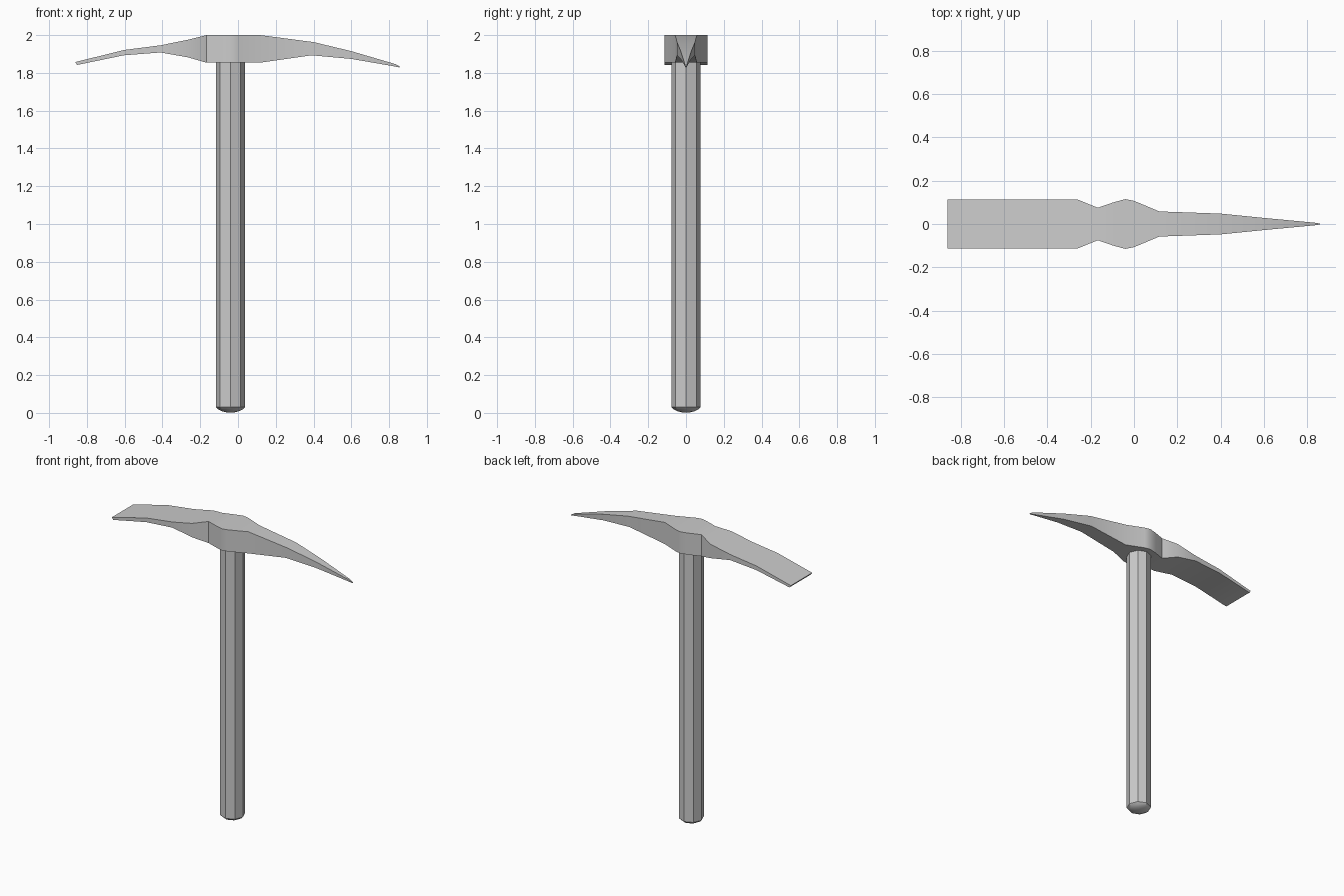
import bpy, bmesh
from math import radians, sin, cos, pi

if "Cube" in bpy.data.objects:
    bpy.data.objects.remove(bpy.data.objects["Cube"])


def loft(name, rings):
    """Skin a row of equal-length vertex rings and cap both ends."""
    bm = bmesh.new()
    loops = [[bm.verts.new(p) for p in ring] for ring in rings]
    n = len(loops[0])
    for a, b in zip(loops, loops[1:]):
        for i in range(n):
            j = (i + 1) % n
            bm.faces.new((a[i], a[j], b[j], b[i]))
    bm.faces.new(loops[0])
    bm.faces.new(loops[-1])
    bmesh.ops.recalc_face_normals(bm, faces=bm.faces)
    mesh = bpy.data.meshes.new(name)
    bm.to_mesh(mesh)
    bm.free()
    obj = bpy.data.objects.new(name, mesh)
    bpy.context.collection.objects.link(obj)
    bpy.ops.object.select_all(action='DESELECT')
    obj.select_set(True)
    bpy.context.view_layer.objects.active = obj
    bpy.ops.object.shade_smooth_by_angle(angle=radians(30))
    return obj


# Octagonal handle with a domed butt: (radius, z)
HANDLE = [(0.022, 0.003), (0.045, 0.009), (0.064, 0.018), (0.077, 0.031), (0.077, 1.87)]
loft("handle", [[(-0.04 + r * cos(k * pi / 4), r * sin(k * pi / 4), z)
                 for k in range(8)] for r, z in HANDLE])

# Head stations from flat blade to pick tip:
# (x top, x bottom, half width, z top, z bottom)
HEAD = [
    (-0.862, -0.852, 0.114, 1.857, 1.842),
    (-0.605, -0.605, 0.114, 1.921, 1.893),
    (-0.41, -0.41, 0.114, 1.946, 1.908),
    (-0.263, -0.263, 0.114, 1.976, 1.882),
    (-0.167, -0.167, 0.075, 2.0, 1.854),
    (-0.095, -0.095, 0.100, 2.0, 1.854),
    (-0.04, -0.04, 0.115, 2.0, 1.854),
    (0.0, 0.0, 0.107, 2.0, 1.854),
    (0.117, 0.117, 0.058, 2.0, 1.854),
    (0.40, 0.39, 0.048, 1.963, 1.893),
    (0.60, 0.60, 0.028, 1.915, 1.874),
    (0.835, 0.80, 0.006, 1.846, 1.842),
    (0.858, 0.855, 0.002, 1.832, 1.829),
]
HEAD[-2] = (0.835, 0.82, 0.006, 1.846, 1.836)
loft("pick_head", [[(xt, -w, zt), (xt, w, zt), (xb, w, zb), (xb, -w, zb)]
                   for xt, xb, w, zt, zb in HEAD])
